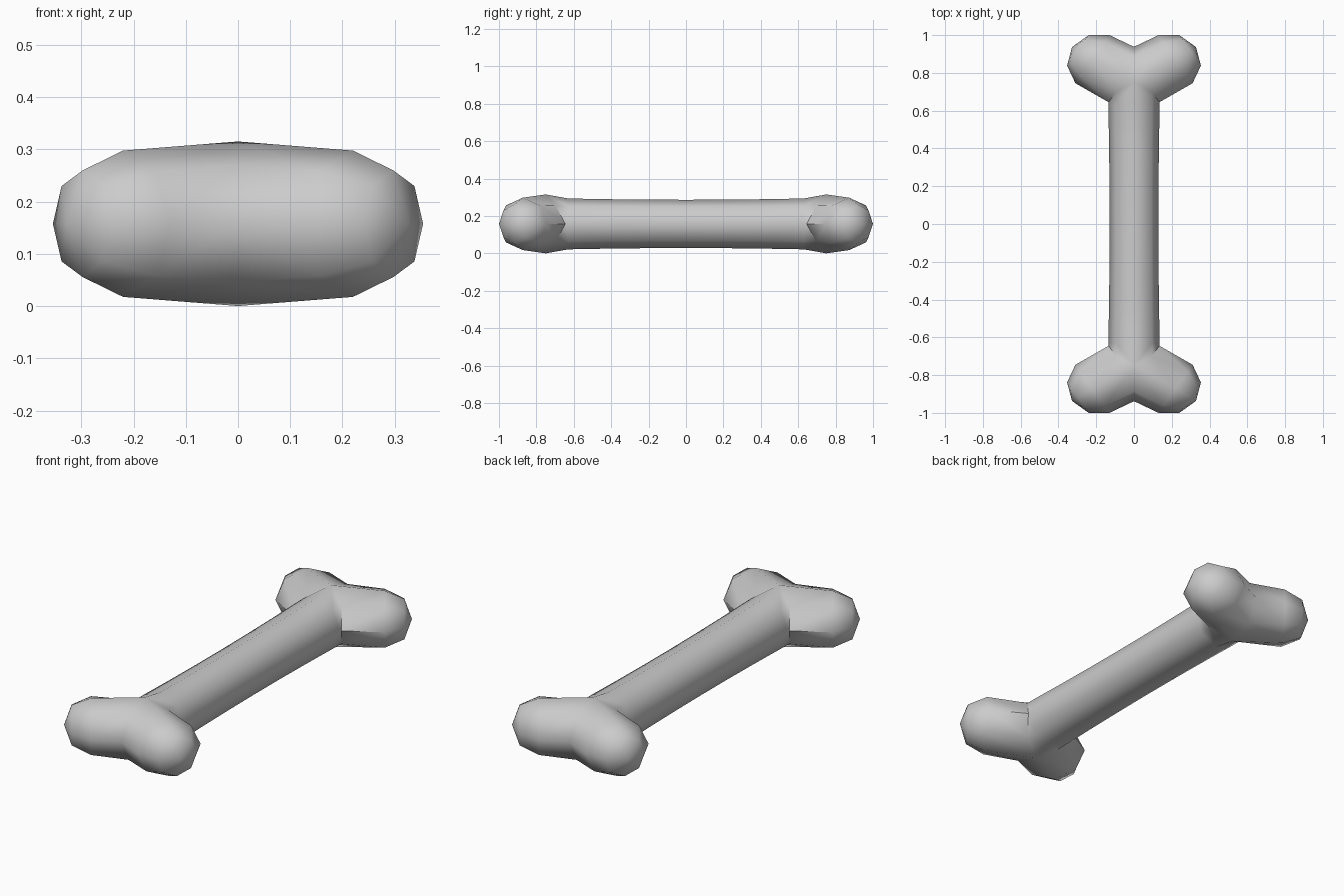
import bpy, bmesh
from math import sin, cos, radians, pi

if "Cube" in bpy.data.objects:
    bpy.data.objects.remove(bpy.data.objects["Cube"])

ZC = 0.1575
bm = bmesh.new()
half = [-90, -45, 0, 45, 90]
full = half + [135, 180, 225]


def vert(x, y, z):
    return bm.verts.new((max(x, 0.0) if abs(x) > 1e-5 else 0.0, y, ZC + z))


def bridge(a, b, closed=False):
    n = len(a)
    for i in range(n if closed else n - 1):
        j = (i + 1) % n
        bm.faces.new((a[i], a[j], b[j], b[i]))


# Quarter of the shaft: half octagon rings, slightly waisted
rings = []
for y in (0.0, 0.22, 0.43, 0.63):
    r = 0.129 + 0.007 * (y / 0.63) ** 2
    rings.append([vert(r * cos(radians(t)), y, r * sin(radians(t))) for t in half])

# Mitred seam where the shaft meets the knob
seam = [vert(0.135 * cos(radians(t)),
             0.645 + 0.105 * (1 - cos(radians(t))) * (1.0 if abs(t) == 90 else 1.7),
             (0.1575 if abs(t) == 90 else 0.137) * sin(radians(t))) for t in half]
rings.append(seam)
for a, b in zip(rings, rings[1:]):
    bridge(a, b)


# One knob: tube from the seam with a rounded end
def knob_ring(cx, cy, rw, rh):
    return [vert(cx + 0.577 * rw * cos(radians(t)),
                 cy - 0.817 * rw * cos(radians(t)),
                 rh * sin(radians(t))) for t in full]


start = seam + [vert(0, 0.884, 0.112), vert(0, 0.938, 0), vert(0, 0.884, -0.112)]
base = knob_ring(0.22, 0.8725, 0.156, 0.14)
tip = knob_ring(0.2975, 0.919, 0.0985, 0.102)
bridge(start, base, True)
bridge(base, tip, True)
pole = vert(0.328, 0.937, 0)
for i in range(8):
    bm.faces.new((tip[i], tip[(i + 1) % 8], pole))

# Mirror the quarter to the other knobs and ends
for axis in (0, 1):
    geom = bmesh.ops.duplicate(bm, geom=bm.verts[:] + bm.edges[:] + bm.faces[:])["geom"]
    for v in geom:
        if isinstance(v, bmesh.types.BMVert):
            v.co[axis] *= -1
    bmesh.ops.remove_doubles(bm, verts=bm.verts[:], dist=0.0005)
bmesh.ops.recalc_face_normals(bm, faces=bm.faces[:])

mesh = bpy.data.meshes.new("bone")
bm.to_mesh(mesh)
bm.free()
bone = bpy.data.objects.new("bone", mesh)
bpy.context.collection.objects.link(bone)
bpy.context.view_layer.objects.active = bone
bone.select_set(True)
bpy.ops.object.shade_smooth_by_angle(angle=radians(49))
